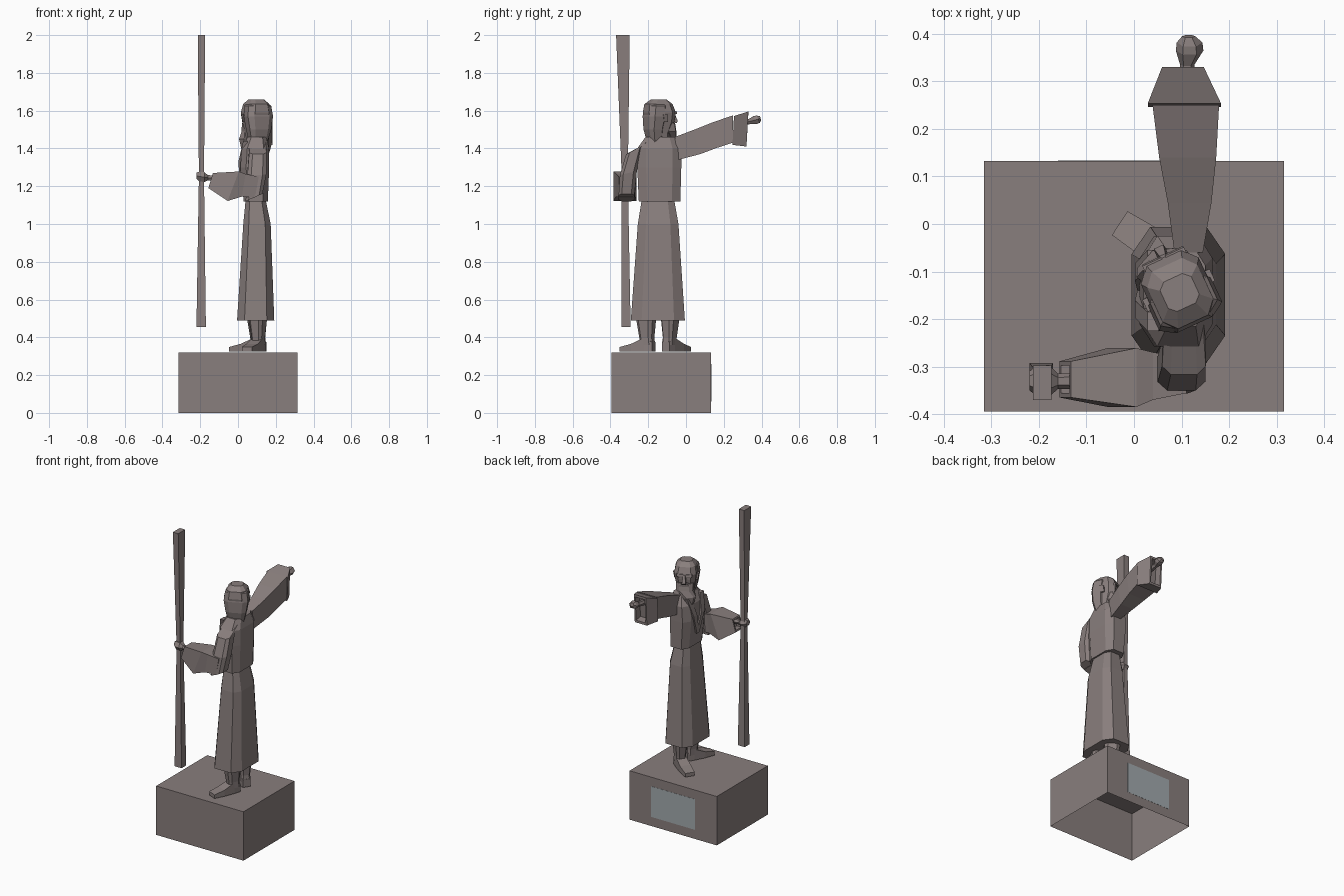
import bpy, bmesh, math
from mathutils import Vector as V

def material(name, rgb):
    m = bpy.data.materials.new(name)
    m.diffuse_color = (*rgb, 1)
    return m

STONE = material("stone", (0.25, 0.21, 0.205))
METAL = material("plaque_metal", (0.36, 0.40, 0.42))

SQUARE = [(-1, -1), (1, -1), (1, 1), (-1, 1)]
OCT = [(-1, -.6), (-.6, -1), (.6, -1), (1, -.6), (1, .6), (.6, 1), (-.6, 1), (-1, .6)]
HEX = [(math.cos(i * math.pi / 3), math.sin(i * math.pi / 3)) for i in range(6)]

def loft(name, sections, shape=SQUARE, caps=(True, True), mat=STONE):
    """Skin cross-sections, each given as (centre, half-axis u, half-axis v)."""
    bm = bmesh.new()
    rings = [[bm.verts.new(V(c) + a * V(u) + b * V(v)) for a, b in shape]
             for c, u, v in sections]
    n = len(shape)
    for p, q in zip(rings, rings[1:]):
        for i in range(n):
            bm.faces.new((p[i], p[(i + 1) % n], q[(i + 1) % n], q[i]))
    if caps[0]:
        bm.faces.new(rings[0][::-1])
    if caps[1]:
        bm.faces.new(rings[-1])
    bmesh.ops.recalc_face_normals(bm, faces=bm.faces)
    me = bpy.data.meshes.new(name)
    bm.to_mesh(me)
    bm.free()
    me.materials.append(mat)
    ob = bpy.data.objects.new(name, me)
    bpy.context.collection.objects.link(ob)
    return ob

def level(x0, x1, y0, y1, z):
    """Horizontal section from its x and y limits."""
    return ((x0 + x1) / 2, (y0 + y1) / 2, z), ((x1 - x0) / 2, 0, 0), (0, (y1 - y0) / 2, 0)

def turned(origin, direction):
    """Section maker in a frame whose forward axis is a horizontal direction."""
    f = V((*direction, 0)).normalized()
    s = V((f.y, -f.x, 0))
    def section(z, d, hd, hw, side=0, tilt=0):
        c = V((origin[0], origin[1], z)) + f * d + s * side
        return c, f * hd + V((0, 0, tilt)), s * hw
    return section

# Plinth, open underneath, with a plaque on its back
loft("plinth", [level(-.316, .316, -.395, .133, z) for z in (0, .32)], caps=(False, True))
loft("plaque", [level(-.16, .16, .130, .134, z) for z in (.06, .26)], mat=METAL)

# Robe skirt and torso
loft("robe_skirt", [level(-.005, .192, -.292, -.006, .49),
                    level(.028, .173, -.255, -.04, 1.0),
                    level(.04, .147, -.235, -.062, 1.125)], OCT)
loft("robe_torso", [level(.03, .158, -.25, -.03, 1.12),
                    level(.012, .165, -.258, -.025, 1.30),
                    level(.02, .165, -.258, -.025, 1.40),
                    level(.05, .15, -.215, -.055, 1.46)], OCT)

# Lapels crossing the chest
for name, y in (("lapel_right", -.075), ("lapel_left", -.205)):
    loft(name, [((.04, y, 1.44), (.012, 0, 0), (0, .02, 0)),
                ((.016, y * .6 - .056, 1.33), (.014, 0, 0), (0, .018, 0)),
                ((.02, -.14, 1.20), (.01, 0, 0), (0, .012, 0))])

# Legs and splayed feet
for side, ankle, aim in (("right", (.1, -.083), (-.115, .075)),
                         ("left", (.105, -.212), (-.05, -.11))):
    s = turned(ankle, aim)
    loft("leg_" + side, [s(.36, -.01, .035, .03), s(.40, -.005, .036, .03),
                         s(.52, 0, .05, .042)], OCT)
    f = V((*aim, 0)).normalized()
    p = V((*ankle, 0))
    w = V((f.y, -f.x, 0))
    L = V(aim + (0,)).length
    loft("foot_" + side, [(p + f * d + V((0, 0, .325 + h)), w * hw, (0, 0, h))
                          for d, hw, h in ((-.045, .024, .025), (0, .03, .036),
                                           (L * .6, .034, .02), (L + .018, .03, .012))])

# Outstretched right arm with a wide hollow cuff
loft("sleeve_right", [((.115, -.05, 1.40), (.03, 0, 0), (0, -.01, .06)),
                      ((.117, .06, 1.435), (.046, 0, 0), (0, -.015, .065)),
                      ((.113, .15, 1.47), (.06, 0, 0), (0, -.01, .068)),
                      ((.109, .25, 1.503), (.07, 0, 0), (0, 0, .072))])
loft("cuff_right", [((.106, .25, 1.495), (.077, 0, 0), (0, .004, .076)),
                    ((.103, .325, 1.503), (.044, 0, 0), (0, .005, .093)),
                    ((.103, .325, 1.503), (.034, 0, 0), (0, .005, .078)),
                    ((.103, .28, 1.503), (.034, 0, 0), (0, .005, .07))])
loft("hand_right", [((.11, .27, 1.535), (.018, 0, 0), (0, 0, .018)),
                    ((.112, .335, 1.542), (.015, 0, 0), (0, -.003, .016)),
                    ((.117, .365, 1.55), (.029, 0, 0), (0, -.01, .024)),
                    ((.117, .382, 1.555), (.027, 0, 0), (0, -.01, .022)),
                    ((.115, .395, 1.56), (.014, 0, 0), (0, -.003, .012))], HEX)

# Bent left arm
loft("upper_arm_left", [((.105, -.222, 1.425), (.042, 0, 0), (0, .03, .022)),
                        ((.105, -.272, 1.39), (.046, 0, 0), (0, .045, .02)),
                        ((.10, -.305, 1.27), (.05, 0, 0), (0, .045, .01)),
                        ((.085, -.315, 1.14), (.045, 0, .02), (0, .042, 0))], OCT)
loft("sleeve_left", [((.10, -.318, 1.195), (.01, 0, .055), (0, .038, 0)),
                     ((.03, -.32, 1.205), (.01, 0, .06), (0, .05, 0)),
                     ((-.025, -.323, 1.20), (.03, 0, .078), (0, .062, 0)),
                     ((-.145, -.327, 1.23), (.012, 0, .04), (0, .038, 0)),
                     ((-.145, -.327, 1.23), (.009, 0, .03), (0, .029, 0)),
                     ((-.11, -.327, 1.228), (.009, 0, .03), (0, .029, 0))])
loft("hand_left", [((-.11, -.33, 1.24), (0, .018, 0), (0, 0, .018)),
                   ((-.16, -.331, 1.245), (0, .016, 0), (0, 0, .016)),
                   ((-.178, -.33, 1.248), (0, .033, 0), (0, 0, .03)),
                   ((-.205, -.33, 1.252), (0, .032, 0), (0, 0, .03)),
                   ((-.22, -.33, 1.255), (0, .02, 0), (0, 0, .018))], HEX)

# Staff, narrowest at the grip
loft("staff", [level(-.22, -.17, -.342, -.293, .455),
               level(-.207, -.18, -.34, -.308, 1.25),
               level(-.213, -.174, -.37, -.298, 2.0)])

# Head turned towards the raised arm
h = turned((.092, -.135), (-.42, .91))
loft("head", [h(1.42, -.005, .04, .042), h(1.48, -.012, .05, .05),
              h(1.54, -.006, .07, .06), h(1.59, -.007, .078, .067),
              h(1.635, -.012, .066, .058), h(1.66, -.01, .034, .036)], OCT)
loft("hair", [h(1.43, -.035, .03, .045), h(1.50, -.042, .04, .062),
              h(1.57, -.037, .047, .073), h(1.625, -.03, .045, .066),
              h(1.645, -.025, .03, .045)], OCT)
loft("nose", [h(1.535, .07, .02, .012), h(1.545, .072, .024, .011),
              h(1.59, .065, .012, .007)])
loft("moustache", [h(1.515, .058, .016, .035), h(1.535, .06, .016, .018)])
for name, k in (("left", -1), ("right", 1)):
    loft("brow_" + name, [h(1.582, .06, .016, .02, k * .026),
                          h(1.595, .06, .013, .022, k * .026)])
    loft("eye_" + name, [h(1.562, .062, .008, .009, k * .026),
                         h(1.573, .062, .008, .009, k * .026)])
    loft("ear_" + name, [h(1.54, .0, .010, .008, k * .062),
                         h(1.58, -.005, .014, .012, k * .066)])

# Long beard lying on the chest
b = turned((.092, -.135), (-.75, .66))
loft("beard", [h(1.535, .04, .03, .052), h(1.49, .045, .034, .05),
               b(1.45, .062, .03, .04), b(1.37, .07, .012, .015)], OCT)
